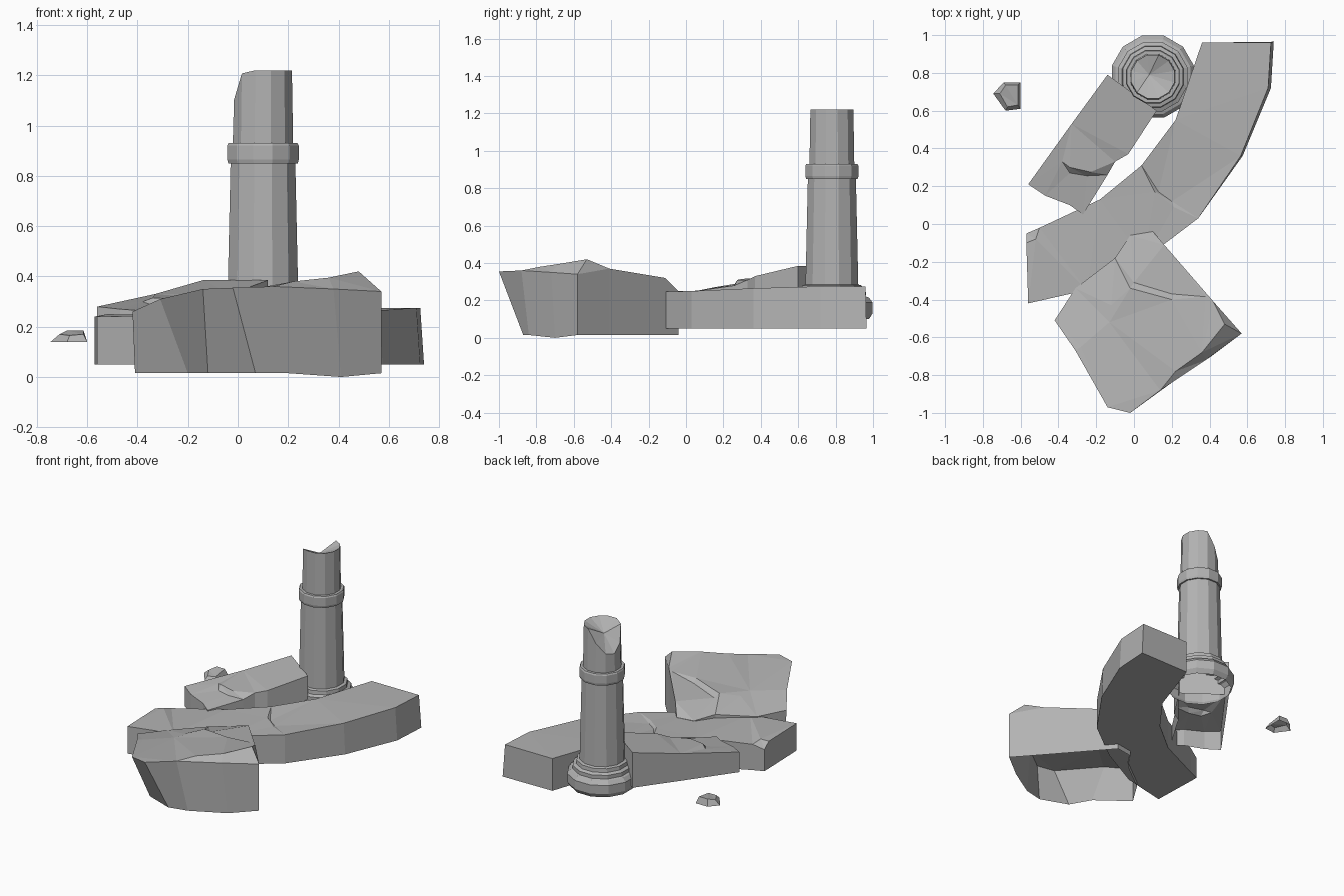
import bpy
import bmesh
from math import cos, sin, radians
from mathutils import Vector
from mathutils.geometry import delaunay_2d_cdt

default_cube = bpy.data.objects.get("Cube")
if default_cube:
    bpy.data.objects.remove(default_cube, do_unlink=True)

# One weathered stone colour for every part
STONE_COLOR = (.45, .45, .45, 1)
stone = bpy.data.materials.new("grey_stone")
stone.use_nodes = True
stone.diffuse_color = STONE_COLOR
stone.node_tree.nodes["Principled BSDF"].inputs["Base Color"].default_value = STONE_COLOR


def finish(name, bm):
    """Turn a bmesh into a flat shaded stone object."""
    bmesh.ops.recalc_face_normals(bm, faces=bm.faces)
    mesh = bpy.data.meshes.new(name)
    bm.to_mesh(mesh)
    bm.free()
    mesh.materials.append(stone)
    obj = bpy.data.objects.new(name, mesh)
    bpy.context.scene.collection.objects.link(obj)
    return obj


def broken_block(name, rim, inner, floor, feet=None, closed=False):
    """Rough block: walls under an uneven rim, top surface through inner points.

    feet overrides where a rim corner meets the floor, for leaning walls."""
    feet = feet or {}
    count = len(rim)
    bm = bmesh.new()
    top = [bm.verts.new(p) for p in rim + inner]
    base = [bm.verts.new(feet.get(i, (x, y, floor))) for i, (x, y, z) in enumerate(rim)]
    for i in range(count):
        j = (i + 1) % count
        bm.faces.new((top[i], top[j], base[j], base[i]))
    if closed:
        bm.faces.new(base)
    flat = [Vector((x, y)) for x, y, z in rim + inner]
    result = delaunay_2d_cdt(flat, [], [list(range(count))], 1, 1e-5)
    triangles, sources = result[2], result[3]
    for triangle in triangles:
        corners = [top[sources[v][0]] for v in triangle]
        bm.faces.new(corners)
    return finish(name, bm)


# Large leaning boulder at the front
broken_block(
    "front_boulder",
    rim=[(-.42, -.51, .26), (-.31, -.67, .31), (-.14, -.97, .35), (-.02, -1, .355),
         (.14, -.88, .36), (.38, -.72, .35), (.57, -.58, .34), (.42, -.41, .37),
         (.16, -.11, .32), (.1, -.04, .25), (-.02, -.06, .25), (-.1, -.18, .27),
         (-.31, -.34, .25)],
    inner=[(.48, -.53, .42), (.36, -.68, .395), (.22, -.78, .38), (.38, -.385, .365),
           (.2, -.37, .335), (.2, -.4, .36), (0, -.31, .31), (-.02, -.34, .335),
           (-.12, -.43, .31), (-.13, -.52, .315), (-.28, -.65, .31)],
    floor=.015,
    feet={0: (-.41, -.5, .015), 1: (-.2, -.66, .015), 2: (-.12, -.8, .015),
          3: (.07, -.87, .015), 4: (.2, -.84, .015), 5: (.41, -.7, 0)},
)

# Curved wall section
broken_block(
    "curved_wall",
    rim=[(-.57, -.1, .24), (-.57, -.05, .2), (-.5, -.02, .23), (-.18, .13, .25),
         (.04, .31, .26), (.22, .55, .27), (.36, .96, .275), (.725, .96, .275),
         (.71, .72, .275), (.565, .36, .265), (.34, .03, .25), (.05, -.19, .245),
         (-.25, -.35, .245), (-.56, -.42, .24)],
    inner=[(-.52, -.08, .25), (.11, .17, .255), (.13, .17, .24), (.2, .12, .24),
           (.21, .09, .25)],
    floor=.05,
    feet={7: (.74, .965, .05), 8: (.725, .72, .05), 9: (.575, .36, .05)},
    closed=True,
)

# Tilted slab fallen against the column
broken_block(
    "fallen_slab",
    rim=[(-.56, .21, .28), (-.33, .53, .33), (-.14, .79, .385), (.12, .6, .385),
         (-.03, .37, .33), (-.1, .33, .31), (-.14, .26, .28), (-.27, .05, .25),
         (-.34, .1, .26), (-.47, .15, .27)],
    inner=[(-.38, .33, .3), (-.34, .27, .285), (-.25, .255, .28), (-.34, .3, .315),
           (-.23, .275, .31)],
    floor=.14,
)

# Small loose chip
broken_block(
    "stone_chip",
    rim=[(-.71, .69, .17), (-.68, .735, .185), (-.615, .735, .185), (-.615, .63, .17),
         (-.67, .62, .165)],
    inner=[],
    floor=.14,
    feet={0: (-.745, .69, .14), 1: (-.69, .75, .14), 2: (-.6, .75, .14),
          3: (-.6, .61, .14), 4: (-.68, .6, .14)},
)

# Column: turned profile of radius and height, with a stepped foot and a collar
SIDES = 12
AXIS = Vector((.1, .78, 0))
BREAK_SIDE = Vector((-.9, .43, 0))
SHAFT_TOP = 1.22
profile = [(.205, .1), (.225, .13), (.225, .19), (.205, .215), (.19, .22), (.19, .245),
           (.168, .255), (.165, .28), (.146, .285), (.133, .85), (.143, .85),
           (.147, .865), (.147, .92), (.142, .93), (.124, .93), (.119, SHAFT_TOP)]


def column_ring(bm, radius, height):
    ring = []
    for i in range(SIDES):
        angle = radians(360 * (i + .5) / SIDES)
        direction = Vector((cos(angle), sin(angle), 0))
        z = height
        if height == SHAFT_TOP:
            # The top is snapped off lower towards one side
            z -= .17 * max(0, direction.dot(BREAK_SIDE) - .28) / .7
        ring.append(bm.verts.new(AXIS + direction * radius + Vector((0, 0, z))))
    return ring


bm = bmesh.new()
rings = [column_ring(bm, radius, height) for radius, height in profile]
for lower, upper in zip(rings, rings[1:]):
    for i in range(SIDES):
        j = (i + 1) % SIDES
        bm.faces.new((lower[i], lower[j], upper[j], upper[i]))
hollow = bm.verts.new(AXIS + Vector((-.02, .01, 1.16)))
for i in range(SIDES):
    bm.faces.new((rings[-1][i], rings[-1][(i + 1) % SIDES], hollow))
finish("broken_column", bm)
